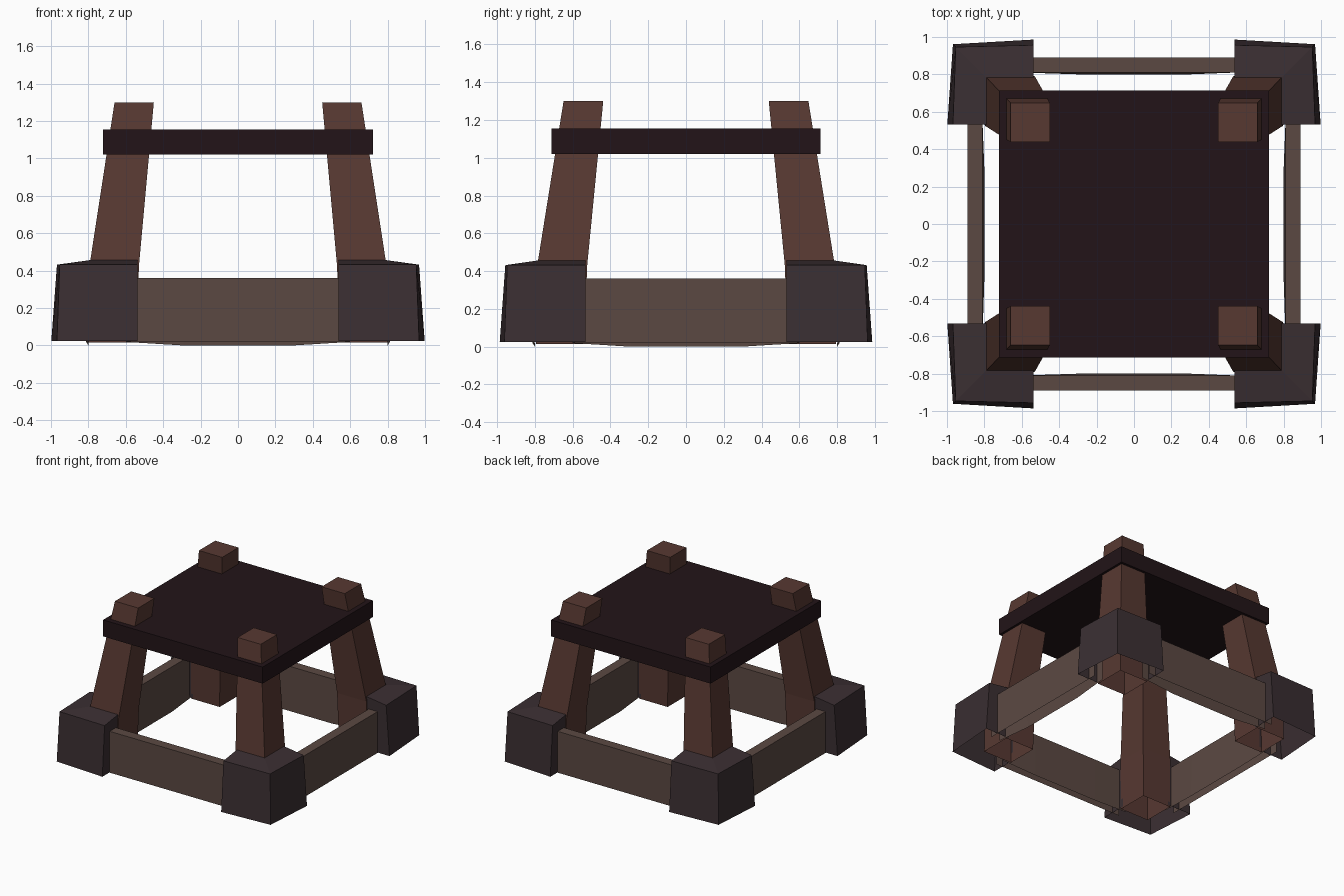
import bpy, bmesh

if "Cube" in bpy.data.objects:
    bpy.data.objects.remove(bpy.data.objects["Cube"])


def material(name, color):
    m = bpy.data.materials.new(name)
    m.diffuse_color = (*color, 1)
    m.use_nodes = True
    m.node_tree.nodes["Principled BSDF"].inputs["Base Color"].default_value = m.diffuse_color
    return m


LEG = material("brown_wood", (0.095, 0.040, 0.031))
TOP = material("dark_wood", (0.016, 0.007, 0.009))
FOOT = material("dark_stone", (0.043, 0.028, 0.032))
BEAM = material("pale_wood", (0.105, 0.066, 0.055))


def loft(name, rings, mat, closed=True, caps=(True, True)):
    """Join equal-length rings of points into flat-faced strips, with optional end caps."""
    bm = bmesh.new()
    rows = [[bm.verts.new(p) for p in ring] for ring in rings]
    n = len(rows[0])
    for a, b in zip(rows, rows[1:]):
        for i in range(n if closed else n - 1):
            j = (i + 1) % n
            bm.faces.new((a[i], a[j], b[j], b[i]))
    for row, cap in ((rows[0], caps[0]), (rows[-1], caps[1])):
        if cap:
            bm.faces.new(row)
    bmesh.ops.recalc_face_normals(bm, faces=bm.faces)
    me = bpy.data.meshes.new(name)
    bm.to_mesh(me)
    bm.free()
    me.materials.append(mat)
    ob = bpy.data.objects.new(name, me)
    bpy.context.collection.objects.link(ob)
    return ob


def square(lo, hi, z, dy, sx, sy):
    return [(sx * x, sy * (y - dy), z) for x, y in ((lo, lo), (hi, lo), (hi, hi), (lo, hi))]


for sx, side in ((-1, "left"), (1, "right")):
    for sy, end in ((-1, "front"), (1, "back")):
        # leaning leg, upright and open-bottomed inside its foot
        loft(f"{end}_{side}_leg",
             [square(*s, sx, sy) for s in ((0.54, 0.80, 0.015, 0.006), (0.53, 0.795, 0.42, 0.006),
                                           (0.45, 0.66, 1.30, 0.012))],
             LEG, caps=(False, True))

        # hollow foot wrapping the outer two sides of the leg:
        # section = bottom outer, top outer, top inner, bottom inner (inner side left open)
        heights = (0.025, 0.432, 0.458, 0.025)
        wing = (0.998, 0.968, 0.78, 0.78)
        corner = (0.968, 0.953, 0.78, 0.78)
        rings = [
            [(sx * w, sy * 0.533, z) for w, z in zip(wing, heights)],
            [(sx * c, sy * c * 0.993, z) for c, z in zip(corner, heights)],
            [(sx * 0.538, sy * w * 0.988, z) for w, z in zip(wing, heights)]]
        rings[1][3] = (sx * 0.78, sy * 0.775, 0.44)
        foot = loft(f"{end}_{side}_foot", rings, FOOT, closed=False)
        # drop the two inner walls buried in the leg
        bm = bmesh.new()
        bm.from_mesh(foot.data)
        bm.verts.ensure_lookup_table()
        inner = [f for f in bm.faces
                 if {2, 3, 6, 7} == {v.index for v in f.verts}
                 or {6, 7, 10, 11} == {v.index for v in f.verts}]
        bmesh.ops.delete(bm, geom=inner, context="FACES")
        bm.to_mesh(foot.data)
        bm.free()

# four hollow base beams whose inner face sags slightly
stations = ((-0.60, 0.019, 0.812), (-0.29, 0.0, 0.80), (0.29, 0.0, 0.80), (0.60, 0.019, 0.812))
for name, s, swap in (("front_beam", -1, False), ("back_beam", 1, False),
                      ("left_beam", -1, True), ("right_beam", 1, True)):
    rings = []
    for t, zb, inner in stations:
        section = ((0.89, 0.022), (0.89, 0.36), (0.81, 0.36), (inner, zb))
        rings.append([(s * d, t, z) if swap else (t, s * d, z) for d, z in section])
    loft(name, rings, BEAM, closed=False, caps=(False, False))

# square platform pierced by the legs
loft("platform", [[(x * 0.722, y * 0.713, z) for x, y in ((-1, -1), (1, -1), (1, 1), (-1, 1))]
                  for z in (1.02, 1.155)], TOP)
